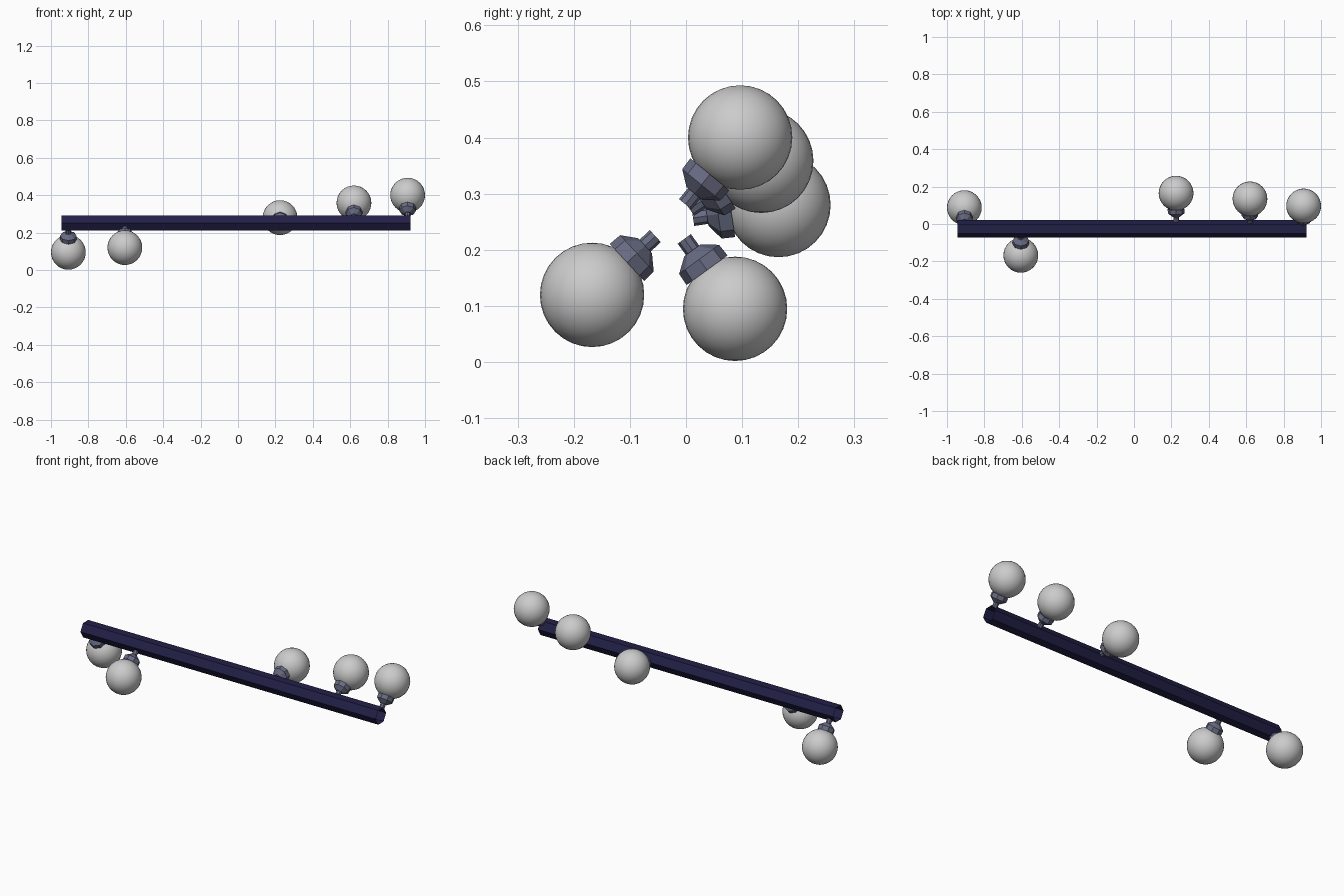
import bpy, bmesh
from math import cos, sin, pi, radians
from mathutils import Vector

if "Cube" in bpy.data.objects:
    bpy.data.objects.remove(bpy.data.objects["Cube"])

AXIS_Y, AXIS_Z = -0.026, 0.251
BULB_R, BULB_DIST = 0.093, 0.193


def material(name, rgb):
    m = bpy.data.materials.new(name)
    m.diffuse_color = (*rgb, 1)
    m.use_nodes = True
    m.node_tree.nodes["Principled BSDF"].inputs["Base Color"].default_value = m.diffuse_color
    return m


navy = material("navy_bar", (0.016, 0.014, 0.062))
slate = material("slate_socket", (0.14, 0.15, 0.23))


def tube(name, rings, sides, origin, axis, side, mat):
    """Open flat-faced lathe: rings of (distance along axis, radius)."""
    bm = bmesh.new()
    other = axis.cross(side)
    loops = []
    for d, r in rings:
        loops.append([bm.verts.new(origin + axis * d
                      + side * (r * cos(2 * pi * i / sides))
                      + other * (r * sin(2 * pi * i / sides)))
                      for i in range(sides)])
    for a, b in zip(loops, loops[1:]):
        for i in range(sides):
            j = (i + 1) % sides
            bm.faces.new((a[i], a[j], b[j], b[i]))
    me = bpy.data.meshes.new(name)
    bm.to_mesh(me)
    bm.free()
    me.materials.append(mat)
    ob = bpy.data.objects.new(name, me)
    bpy.context.collection.objects.link(ob)
    return ob


X, Y = Vector((1, 0, 0)), Vector((0, 1, 0))

# Hexagonal bar, open at both ends
tube("bar", [(-0.944, 0.047), (0.921, 0.047)], 6,
     Vector((0, AXIS_Y, AXIS_Z)), X, Y, navy)

# Stem, flared cone and collar of each socket
socket = [(0.039, 0.0145), (0.064, 0.0145), (0.064, 0.018),
          (0.084, 0.044), (0.108, 0.045)]

# Lamps: position along the bar and angle around it
lamps = [(0.907, 50.6), (0.62, 33.9), (0.225, 8.6), (-0.605, 222.9), (-0.907, -54.0)]
for n, (x, deg) in enumerate(lamps, 1):
    a = radians(deg)
    out = Vector((0, cos(a), sin(a)))
    base = Vector((x, AXIS_Y, AXIS_Z))
    tube(f"socket_{n}", socket, 8, base, out, X, slate)
    # Round bulb
    bpy.ops.mesh.primitive_uv_sphere_add(segments=32, ring_count=16, radius=BULB_R,
                                         location=base + out * BULB_DIST)
    bulb = bpy.context.object
    bulb.name = f"bulb_{n}"
    bpy.ops.object.shade_smooth()
